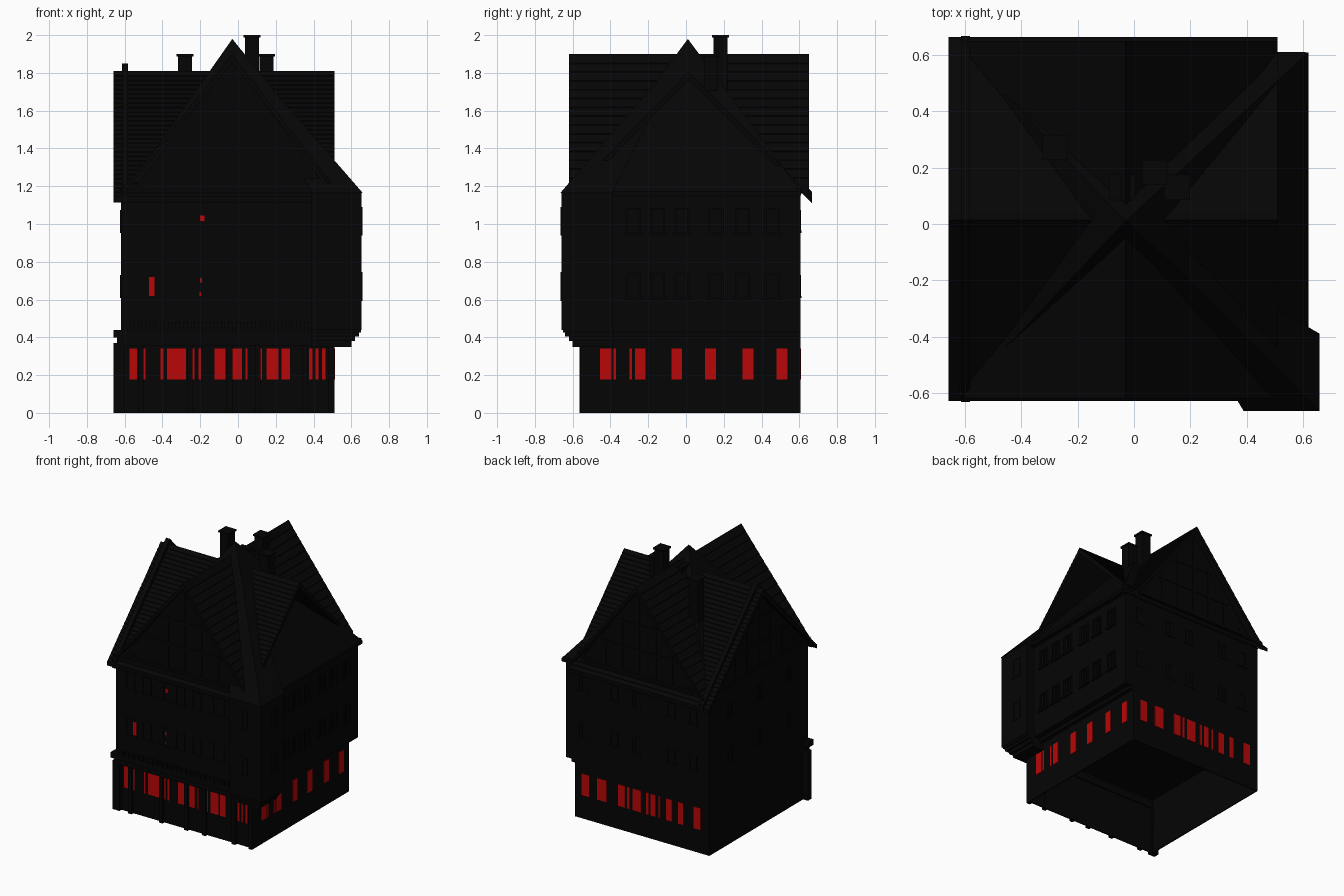
import bpy, bmesh
from mathutils import Vector

if "Cube" in bpy.data.objects:
    bpy.data.objects.remove(bpy.data.objects["Cube"], do_unlink=True)


def material(name, col):
    m = bpy.data.materials.new(name)
    m.use_nodes = True
    m.diffuse_color = (*col, 1)
    m.node_tree.nodes["Principled BSDF"].inputs["Base Color"].default_value = (*col, 1)
    return m


BLACK = material("soot black", (0.0015, 0.0015, 0.0015))
RED = material("window red", (0.48, 0.002, 0.002))


def finish(name, bm, mat=BLACK):
    bmesh.ops.recalc_face_normals(bm, faces=bm.faces)
    me = bpy.data.meshes.new(name)
    bm.to_mesh(me)
    bm.free()
    me.materials.append(mat)
    ob = bpy.data.objects.new(name, me)
    bpy.context.collection.objects.link(ob)
    return ob


def add_box(bm, lo, hi):
    vs = bmesh.ops.create_cube(bm, size=1)["verts"]
    for v in vs:
        v.co = Vector([hi[i] if v.co[i] > 0 else lo[i] for i in range(3)])


def boxes(name, items, mat=BLACK):
    bm = bmesh.new()
    for lo, hi in items:
        add_box(bm, lo, hi)
    return finish(name, bm, mat)


def prism(name, axis, profile, t0, t1):
    """Extrude a (u, z) profile along x or y."""
    bm = bmesh.new()
    place = (lambda t, u, z: (t, u, z)) if axis == "x" else (lambda t, u, z: (u, t, z))
    rings = [[bm.verts.new(place(t, u, z)) for u, z in profile] for t in (t0, t1)]
    n = len(profile)
    for r in rings:
        bm.faces.new(r)
    for i in range(n):
        j = (i + 1) % n
        bm.faces.new((rings[0][i], rings[0][j], rings[1][j], rings[1][i]))
    return finish(name, bm)


def solid(name, verts, faces):
    bm = bmesh.new()
    vs = [bm.verts.new(v) for v in verts]
    for f in faces:
        bm.faces.new([vs[i] for i in f])
    return finish(name, bm)


def gable_roof(name, axis, t0, t1, left, mid, right, eave, top, rows, thick=0.03):
    """Two slopes whose upper side steps in tile courses."""
    step = 0.005 if rows > 1 else 0

    def slope(edge):
        pts = []
        for i in range(rows):
            f = i / rows
            u, z = edge + (mid - edge) * f, eave + (top - eave) * f
            if i:
                pts.append((u, z - step))
            pts.append((u, z))
        return pts
    profile = slope(left) + [(mid, top)] + slope(right)[::-1]
    profile += [(right, eave - thick), (mid, top - thick * 1.6), (left, eave - thick)]
    return prism(name, axis, profile, t0, t1)


# Wall planes: (axis, position, outward sign)
GROUND = {"front": (1, -0.54, -1), "back": (1, 0.605, 1), "east": (0, 0.51, 1)}
UPPER = {"front": (1, -0.58, -1), "back": (1, 0.605, 1),
         "east": (0, 0.585, 1), "west": (0, -0.62, -1)}
BAY = {"front": (1, -0.66, -1), "east": (0, 0.655, 1)}


def on_wall(plane, u0, u1, z0, z1, depth):
    axis, pos, sign = plane
    a, b = sorted((pos - sign * 0.004, pos + sign * depth))
    if axis == 0:
        return (a, u0, z0), (b, u1, z1)
    return (u0, a, z0), (u1, b, z1)


def window(plane, u, z, w=0.08, h=0.13, bar=0.012, depth=0.004):
    l, r, lo, hi = u - w / 2, u + w / 2, z - h / 2, z + h / 2
    return [on_wall(plane, l, l + bar, lo, hi, depth), on_wall(plane, r - bar, r, lo, hi, depth),
            on_wall(plane, l, r, hi - bar, hi, depth),
            on_wall(plane, l - bar, r + bar, lo - bar, lo, depth * 1.3),
            on_wall(plane, u - 0.003, u + 0.003, lo, hi, depth * 0.6)]


# Ground floor: hollow and open below
bm = bmesh.new()
add_box(bm, (-0.62, -0.54, 0), (0.51, 0.605, 0.43))
bmesh.ops.delete(bm, geom=[f for f in bm.faces if f.calc_center_median().z < 0.01],
                 context="FACES")
shell = finish("ground_floor", bm)
mod = shell.modifiers.new("wall thickness", "SOLIDIFY")
mod.thickness, mod.offset = 0.012, -1

# Upper floors overhang on the east
boxes("upper_floors", [((-0.62, -0.58, 0.43), (0.585, 0.605, 1.18))])
boxes("east_ledge", [((0.5, -0.4, 0.405), (0.54, 0.6, 0.43))])

# Corner bay on stepped corbels
boxes("corner_bay", [((0.39, -0.66, 0.44), (0.655, -0.39, 1.165))])
boxes("bay_corbels", [((0.39, -e, z), (e, -0.385, z + 0.035))
                      for e, z in ((0.6, 0.35), (0.62, 0.38), (0.64, 0.405), (0.65, 0.425))])
solid("bay_roof", [(0.66, -0.665, 1.165), (0.39, -0.665, 1.165), (0.66, -0.39, 1.165),
                   (-0.01, 0, 1.935), (0.39, -0.39, 1.165)],
      [(0, 1, 3), (0, 3, 2), (1, 4, 3), (4, 2, 3), (0, 2, 4, 1)])

# Central pyramid whose hips show between the gables
solid("hip_roof", [(-0.6, -0.59, 1.17), (0.62, -0.59, 1.17), (0.62, 0.61, 1.17),
                   (-0.6, 0.61, 1.17), (-0.03, 0.01, 1.98)],
      [(0, 1, 4), (1, 2, 4), (2, 3, 4), (3, 0, 4), (3, 2, 1, 0)])

# Crossing gable roofs; the east end stays open over the hip
gable_roof("long_roof", "x", -0.66, 0.51, -0.63, 0.015, 0.665, 1.145, 1.81, 28)
gable_roof("cross_roof", "y", -0.62, 0.65, -0.6, -0.03, 0.51, 1.2, 1.9, 15)
gable_roof("west_coping", "x", -0.615, -0.583, -0.632, 0.015, 0.668, 1.17, 1.85, 1, 0.06)

# Gable walls
for name, axis, t0, t1, l, m, r, top in (
        ("front_gable", "y", -0.6, -0.56, -0.58, -0.03, 0.5, 1.87),
        ("back_gable", "y", 0.56, 0.61, -0.58, -0.03, 0.5, 1.87),
        ("west_gable", "x", -0.625, -0.58, -0.6, 0.015, 0.61, 1.78)):
    prism(name, axis, [(l, 1.15), (r, 1.15), (m, top)], t0, t1)

# Timber framing on the gables
beams = []
for plane, mid, half, top in (((1, -0.6, -1), -0.03, 0.51, 1.86), ((1, 0.61, 1), -0.03, 0.51, 1.86),
                              ((0, -0.625, -1), 0.015, 0.58, 1.77)):
    for k in range(3):
        z = 1.2 + k * 0.19
        w = half * (top - z) / (top - 1.17) - 0.03
        beams.append(on_wall(plane, mid - w, mid + w, z, z + 0.02, 0.006))
    for k in range(-3, 4):
        u = mid + k * 0.14
        z1 = top - abs(k) * 0.14 * (top - 1.17) / half - 0.05
        beams.append(on_wall(plane, u - 0.009, u + 0.009, 1.2, z1, 0.005))
boxes("gable_timbers", beams)

# Eave trim
boxes("eave_trim", [((-0.62, -0.61, 1.17), (0.42, -0.57, 1.2)),
                    ((-0.62, 0.59, 1.16), (0.61, 0.612, 1.185)),
                    ((0.57, -0.4, 1.15), (0.62, 0.61, 1.172))])

# Upper window frames in two rows
frames = []
for z in (0.675, 1.02):
    for u in (-0.5, -0.36, -0.22, -0.08, 0.06, 0.2, 0.32):
        frames += window(UPPER["front"], u, z)
    for u in (-0.48, -0.3, 0.0, 0.18, 0.45):
        frames += window(UPPER["back"], u, z, 0.07, 0.11)
    for u in (-0.28, -0.15, -0.02, 0.16, 0.3, 0.455):
        frames += window(UPPER["east"], u, z, depth=0.012)
    for u in (-0.35, 0.0, 0.35):
        frames += window(UPPER["west"], u, z, 0.06, 0.11)
    frames += window(BAY["front"], 0.5, z, 0.08, 0.14)
    frames += window(BAY["east"], -0.5, z, 0.08, 0.14)
boxes("upper_window_frames", frames)

# Ground floor red panes
panes = {
    "front": ((-0.575, -0.535), (-0.5, -0.49), (-0.41, -0.395), (-0.375, -0.275), (-0.24, -0.23),
              (-0.21, -0.195), (-0.125, -0.065), (-0.04, 0.02), (0.04, 0.05), (0.12, 0.127),
              (0.15, 0.215), (0.23, 0.275), (0.375, 0.395), (0.41, 0.425), (0.445, 0.462)),
    "east": ((-0.455, -0.395), (-0.385, -0.37), (-0.3, -0.285), (-0.27, -0.215), (-0.077, -0.02),
             (0.1, 0.16), (0.3, 0.357), (0.48, 0.537)),
    "back": ((0.39, 0.45), (0.24, 0.32), (0.085, 0.145), (0.05, 0.07), (-0.05, 0.025),
             (-0.11, -0.09), (-0.17, -0.13), (-0.21, -0.195), (-0.31, -0.26), (-0.4, -0.36),
             (-0.55, -0.49))}
for side, spans in panes.items():
    boxes(side + "_panes", [on_wall(GROUND[side], a, b, 0.178, 0.342, 0.004) for a, b in spans], RED)
boxes("upper_panes", [on_wall(UPPER["front"], *p, 0.006) for p in
                      ((-0.47, -0.442, 0.62, 0.72), (-0.2, -0.178, 1.015, 1.045),
                       (-0.202, -0.19, 0.69, 0.715), (-0.205, -0.195, 0.62, 0.64))], RED)

# Shopfront: pilasters, cornice and cresting
boxes("pilasters", [((x, -0.562, 0), (x + 0.03, -0.53, 0.37)) for x in (-0.53, -0.27, -0.06, 0.09, 0.34, 0.48)]
      + [((-0.66, -0.565, 0), (-0.6, -0.52, 0.37))])
boxes("cornice", [((-0.64, -0.57, 0.355), (0.4, -0.52, 0.4)), ((-0.66, -0.59, 0.4), (0.4, -0.53, 0.44))])
boxes("cresting", [((-0.61 + i * 0.04, -0.59, 0.44), (-0.588 + i * 0.04, -0.575, 0.48))
                   for i in range(25)])

# Chimneys with caps
for i, (x, y, top) in enumerate(((-0.28, 0.272, 1.9), (0.073, 0.183, 2.0),
                                 (-0.043, 0.131, 1.88), (0.152, 0.131, 1.9))):
    boxes(f"chimney_{i + 1}", [((x - 0.037, y - 0.037, 1.4), (x + 0.037, y + 0.037, top)),
                               ((x - 0.045, y - 0.045, top - 0.012), (x + 0.045, y + 0.045, top))])
